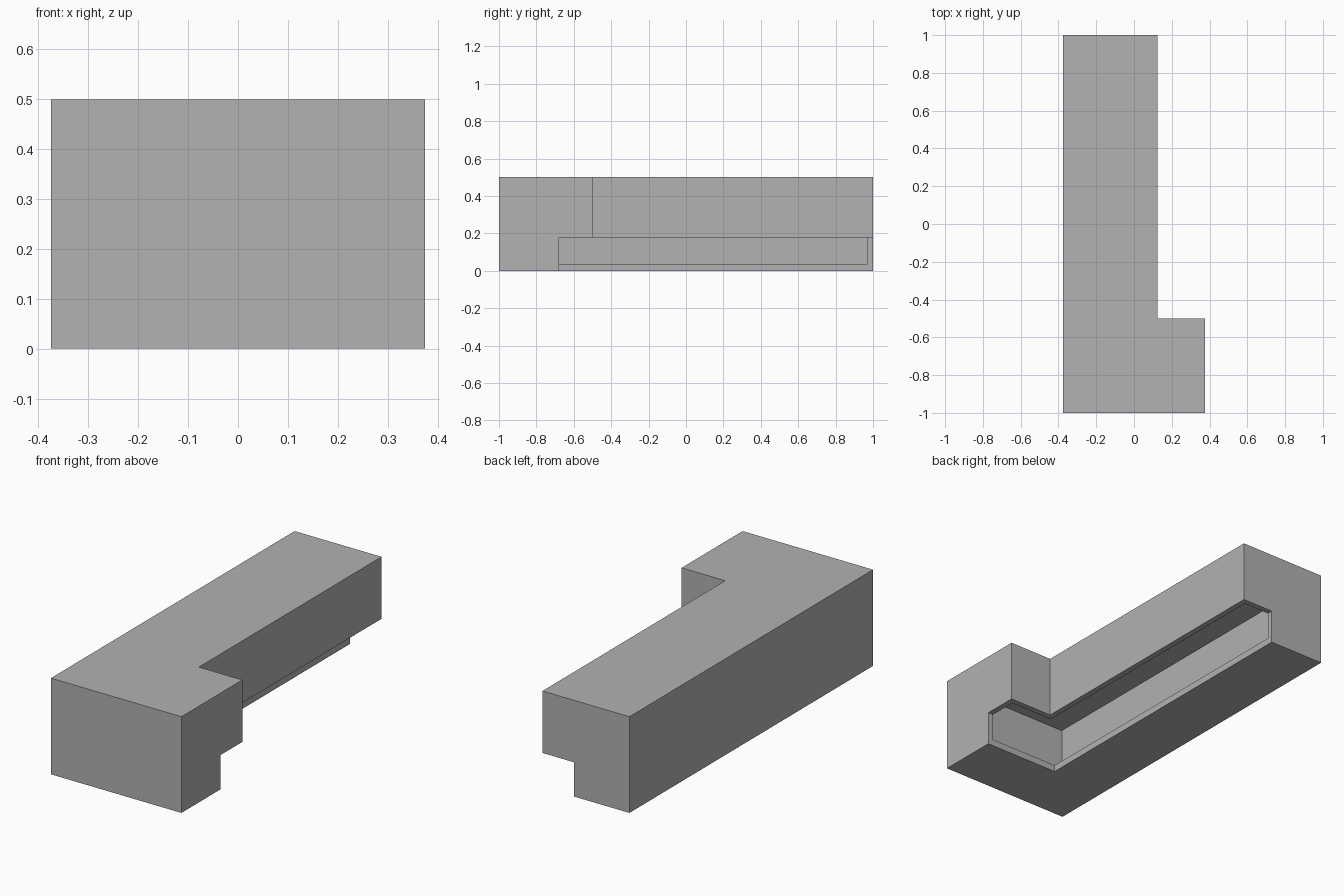
import bpy
import bmesh

default = bpy.data.objects.get("Cube")
if default:
    bpy.data.objects.remove(default, do_unlink=True)

# Single plain grey
grey = bpy.data.materials.new("plain_grey")
grey.use_nodes = True
colour = (0.445, 0.445, 0.445, 1.0)
grey.diffuse_color = colour
grey.node_tree.nodes["Principled BSDF"].inputs["Base Color"].default_value = colour


def prism(name, outline, bottom, top):
    """Extrude a counter-clockwise outline from bottom to top."""
    bm = bmesh.new()
    base = bm.faces.new([bm.verts.new((x, y, bottom)) for x, y in outline])
    extruded = bmesh.ops.extrude_face_region(bm, geom=[base], use_keep_orig=True)
    for item in extruded["geom"]:
        if isinstance(item, bmesh.types.BMVert):
            item.co.z = top
    bmesh.ops.recalc_face_normals(bm, faces=bm.faces)
    mesh = bpy.data.meshes.new(name)
    bm.to_mesh(mesh)
    bm.free()
    mesh.materials.append(grey)
    obj = bpy.data.objects.new(name, mesh)
    bpy.context.collection.objects.link(obj)
    return obj


def l_outline(t):
    """L-shaped plan, moved inward by t on every side."""
    left, inner, right = -0.375 + t, 0.125 - t, 0.375 - t
    front, step, back = -1 + t, -0.5 - t, 1 - t
    return [(left, front), (right, front), (right, step),
            (inner, step), (inner, back), (left, back)]


wall = 0.03
floor = 0.035
body = prism("counter_shell", l_outline(0), 0, 0.5)

# Toe-kick recess along the inner sides, then the hollow behind it
recess = prism("recess_cutter",
               [(-0.055, -0.68), (1, -0.68), (1, 2), (-0.055, 2)], -0.2, 0.178)
hollow = prism("hollow_cutter", l_outline(wall), floor, 0.5 - wall)

cutters = [recess, hollow]
for cutter in cutters:
    cutter.hide_render = True
    cut = body.modifiers.new(cutter.name, "BOOLEAN")
    cut.operation = "DIFFERENCE"
    cut.solver = "EXACT"
    cut.object = cutter

# Bake the cuts and drop the helpers
graph = bpy.context.evaluated_depsgraph_get()
baked = bpy.data.meshes.new_from_object(body.evaluated_get(graph))
body.modifiers.clear()
body.data = baked
for cutter in cutters:
    bpy.data.objects.remove(cutter, do_unlink=True)
